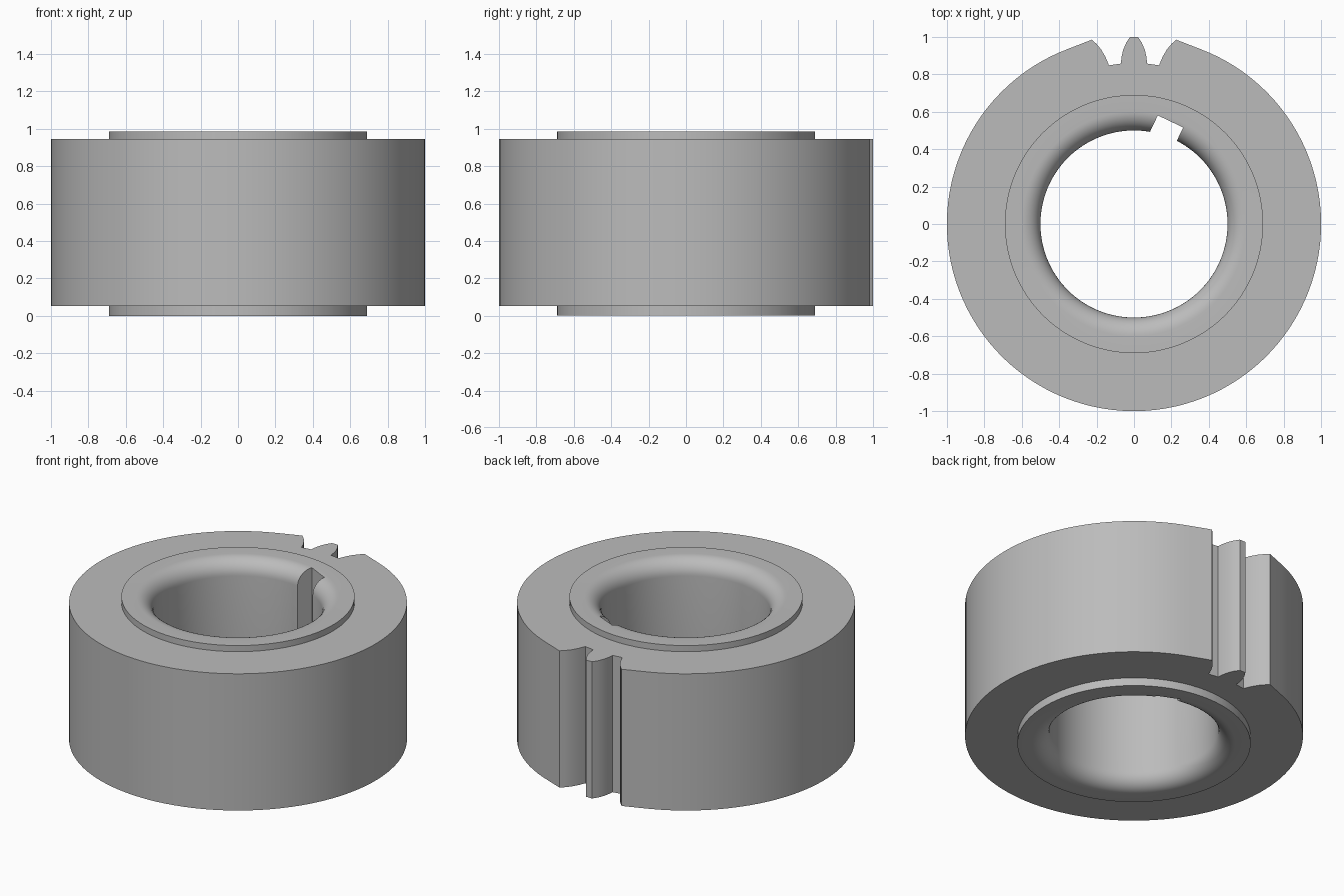
import bpy, bmesh
from math import sin, cos, pi, radians, atan2, hypot
from mathutils import Matrix

cube = bpy.data.objects.get("Cube")
if cube:
    bpy.data.objects.remove(cube, do_unlink=True)

HEIGHT, BODY_BOTTOM, BODY_TOP = 0.985, 0.052, 0.945
HUB_R, BORE_R, FILLET = 0.69, 0.5, 0.1

steel = bpy.data.materials.new("plain grey steel")
steel.use_nodes = True
grey = (0.5, 0.5, 0.5, 1)
steel.diffuse_color = grey
steel.node_tree.nodes["Principled BSDF"].inputs["Base Color"].default_value = grey


def make_object(name, bm):
    bmesh.ops.recalc_face_normals(bm, faces=bm.faces)
    mesh = bpy.data.meshes.new(name)
    bm.to_mesh(mesh)
    bm.free()
    mesh.materials.append(steel)
    obj = bpy.data.objects.new(name, mesh)
    bpy.context.collection.objects.link(obj)
    return obj


# Half of the toothed rim: middle tooth, gap, then the edge of the round blank
half = [(0.021, 1.0), (0.042, 0.968), (0.058, 0.93), (0.067, 0.89), (0.07, 0.857),
        (0.134, 0.848), (0.152, 0.892), (0.176, 0.933), (0.2, 0.962), (0.225, 0.985),
        (0.282, 0.963), (0.339, 0.941), (0.396, 0.918)]
rim = [(atan2(x, y), hypot(x, y)) for x, y in half]
start, steps = rim[-1][0], 100
round_part = [(start + (2 * pi - 2 * start) * i / steps, 1.0) for i in range(1, steps)]
outline = rim + round_part + [(2 * pi - a, r) for a, r in reversed(rim)]


# Cross-section of the ring: rounded bore mouths, raised hub, then the rim
def section(rim_r):
    arc = [(BORE_R + FILLET * (1 - cos(t)), FILLET * (1 - sin(t)))
           for t in [pi / 2 * i / 10 for i in range(11)]]
    top = [(r, HEIGHT - z) for r, z in arc]
    bottom = [(r, z) for r, z in reversed(arc)]
    return top + [(HUB_R, HEIGHT), (HUB_R, BODY_TOP), (rim_r, BODY_TOP),
                  (rim_r, BODY_BOTTOM), (HUB_R, BODY_BOTTOM), (HUB_R, 0)] + bottom


bm = bmesh.new()
rings = [[bm.verts.new((r * sin(a), r * cos(a), z)) for r, z in section(rim_r)]
         for a, rim_r in outline]
for i, ring in enumerate(rings):
    nxt = rings[(i + 1) % len(rings)]
    for j in range(len(ring)):
        k = (j + 1) % len(ring)
        bm.faces.new((ring[j], ring[k], nxt[k], nxt[j]))
gear = make_object("gear_ring", bm)

# Slanted keyway through the bore
bm = bmesh.new()
bmesh.ops.create_cube(bm, size=1)
bmesh.ops.scale(bm, vec=(0.15, 0.2, 2), verts=bm.verts)
bmesh.ops.translate(bm, vec=(0, -0.1, 0.5), verts=bm.verts)
bmesh.ops.transform(bm, matrix=Matrix.Translation((0.195, 0.548, 0))
                    @ Matrix.Rotation(radians(-25.5), 4, 'Z'), verts=bm.verts)
cutter = make_object("keyway_cutter", bm)
cutter.hide_render = True

cut = gear.modifiers.new("keyway", 'BOOLEAN')
cut.operation = 'DIFFERENCE'
cut.solver = 'EXACT'
cut.object = cutter

bpy.ops.object.select_all(action='DESELECT')
gear.select_set(True)
bpy.context.view_layer.objects.active = gear
bpy.ops.object.modifier_apply(modifier=cut.name)
bpy.data.objects.remove(cutter, do_unlink=True)
bpy.ops.object.shade_smooth_by_angle(angle=radians(25))
